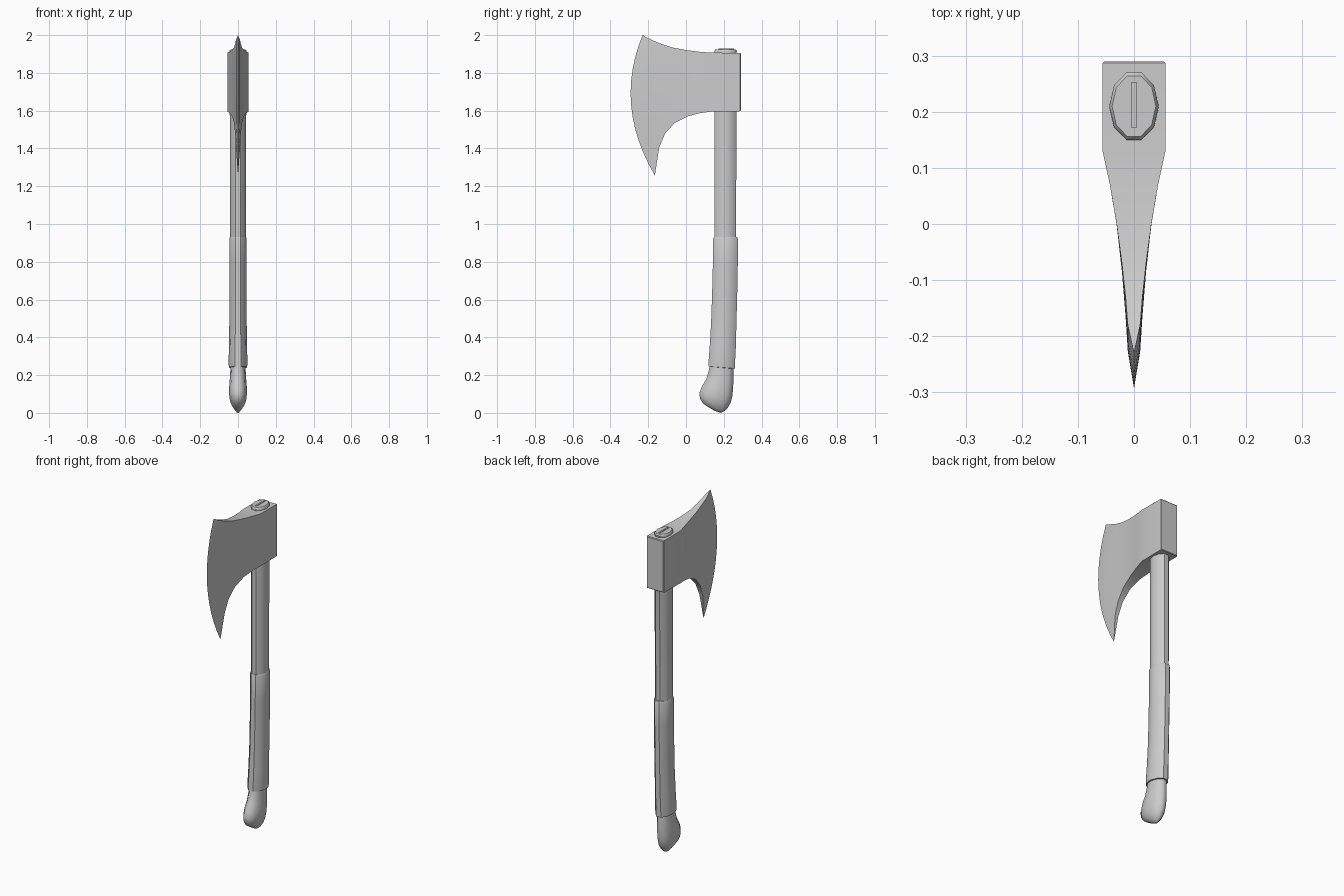
import bpy, bmesh
from math import sin, cos, pi


def finish(name, bm, angle=40):
    bmesh.ops.remove_doubles(bm, verts=bm.verts, dist=1e-5)
    bmesh.ops.recalc_face_normals(bm, faces=bm.faces)
    me = bpy.data.meshes.new(name)
    bm.to_mesh(me)
    bm.free()
    ob = bpy.data.objects.new(name, me)
    bpy.context.collection.objects.link(ob)
    bpy.ops.object.select_all(action='DESELECT')
    ob.select_set(True)
    bpy.context.view_layer.objects.active = ob
    bpy.ops.object.shade_smooth_by_angle(angle=angle * pi / 180)
    return ob


def tube(name, sections, sides=10, angle=40):
    """Loft tilted oval rings; each is (front y, z, back y, z, half width)."""
    bm = bmesh.new()
    rings = []
    for ya, za, yb, zb, rx in sections:
        ring = []
        for i in range(sides):
            a = 2 * pi * i / sides
            t = 0.5 + 0.5 * sin(a) / sin(0.4 * pi)
            ring.append(bm.verts.new((rx * cos(a), ya + (yb - ya) * t, za + (zb - za) * t)))
        rings.append(ring)
    for r, s in zip(rings, rings[1:]):
        for i in range(sides):
            j = (i + 1) % sides
            bm.faces.new((r[i], r[j], s[j], s[i]))
    bm.faces.new(rings[0])
    bm.faces.new(rings[-1])
    return finish(name, bm, angle)


# Axe head: columns from poll to cutting edge
# (top y, top z, bottom y, bottom z, forward bulge, half thickness)
columns = [
    (0.29, 1.902, 0.29, 1.600, 0, 0.053),
    (0.287, 1.906, 0.287, 1.597, 0, 0.056),
    (0.13, 1.907, 0.13, 1.595, 0, 0.056),
    (0.07, 1.912, 0.07, 1.586, 0, 0.043),
    (0.00, 1.921, 0.01, 1.570, -0.005, 0.031),
    (-0.07, 1.934, -0.06, 1.535, -0.02, 0.0215),
    (-0.13, 1.953, -0.11, 1.480, -0.045, 0.015),
    (-0.18, 1.974, -0.142, 1.405, -0.065, 0.011),
    (-0.23, 2.00, -0.165, 1.257, -0.093, 0.0),
]
ROWS = 12
bm = bmesh.new()
sheets = []
for side in (-1, 1):
    sheet = []
    for ty, tz, by, bz, bulge, half in columns:
        col = []
        for k in range(ROWS + 1):
            v = k / ROWS
            y = by + (ty - by) * v + bulge * 4 * v * (1 - v)
            col.append(bm.verts.new((side * half, y, bz + (tz - bz) * v)))
        sheet.append(col)
    sheets.append(sheet)
    for c, d in zip(sheet, sheet[1:]):
        for k in range(ROWS):
            bm.faces.new((c[k], d[k], d[k + 1], c[k + 1]))
left, right = sheets
for k in range(ROWS):
    bm.faces.new((left[0][k], left[0][k + 1], right[0][k + 1], right[0][k]))
for k in (0, ROWS):
    for i in range(len(columns) - 1):
        bm.faces.new((left[i][k], left[i + 1][k], right[i + 1][k], right[i][k]))
finish("axe_head", bm, 30)

# Wooden shaft, poking out above the head
tube("shaft", [
    (0.15, 0.88, 0.265, 0.88, 0.043),
    (0.15, 1.91, 0.268, 1.91, 0.044),
    (0.15, 1.917, 0.27, 1.917, 0.044),
    (0.156, 1.924, 0.264, 1.924, 0.039),
])

# Wedge in the shaft end
bm = bmesh.new()
bmesh.ops.create_cube(bm, size=1)
for v in bm.verts:
    v.co = (v.co.x * 0.009, 0.212 + v.co.y * 0.082, 1.909 + v.co.z * 0.038)
finish("wedge", bm)

# Grip sleeve, bending forward toward the bottom
tube("grip", [
    (0.127, 0.245, 0.250, 0.234, 0.042),
    (0.118, 0.246, 0.259, 0.235, 0.048),
    (0.119, 0.265, 0.259, 0.254, 0.050),
    (0.126, 0.36, 0.264, 0.353, 0.048),
    (0.133, 0.48, 0.267, 0.477, 0.046),
    (0.138, 0.62, 0.271, 0.62, 0.046),
    (0.142, 0.78, 0.274, 0.78, 0.046),
    (0.143, 0.922, 0.275, 0.922, 0.046),
    (0.147, 0.93, 0.271, 0.93, 0.043),
])

# Flared knob at the bottom
tube("knob", [
    (0.130, 0.28, 0.250, 0.27, 0.040),
    (0.121, 0.225, 0.251, 0.215, 0.041),
    (0.107, 0.178, 0.251, 0.168, 0.044),
    (0.084, 0.140, 0.249, 0.125, 0.047),
    (0.071, 0.105, 0.245, 0.088, 0.047),
    (0.074, 0.076, 0.237, 0.055, 0.043),
    (0.090, 0.050, 0.222, 0.028, 0.033),
    (0.120, 0.030, 0.205, 0.010, 0.020),
    (0.150, 0.012, 0.185, 0.000, 0.007),
], angle=60)
